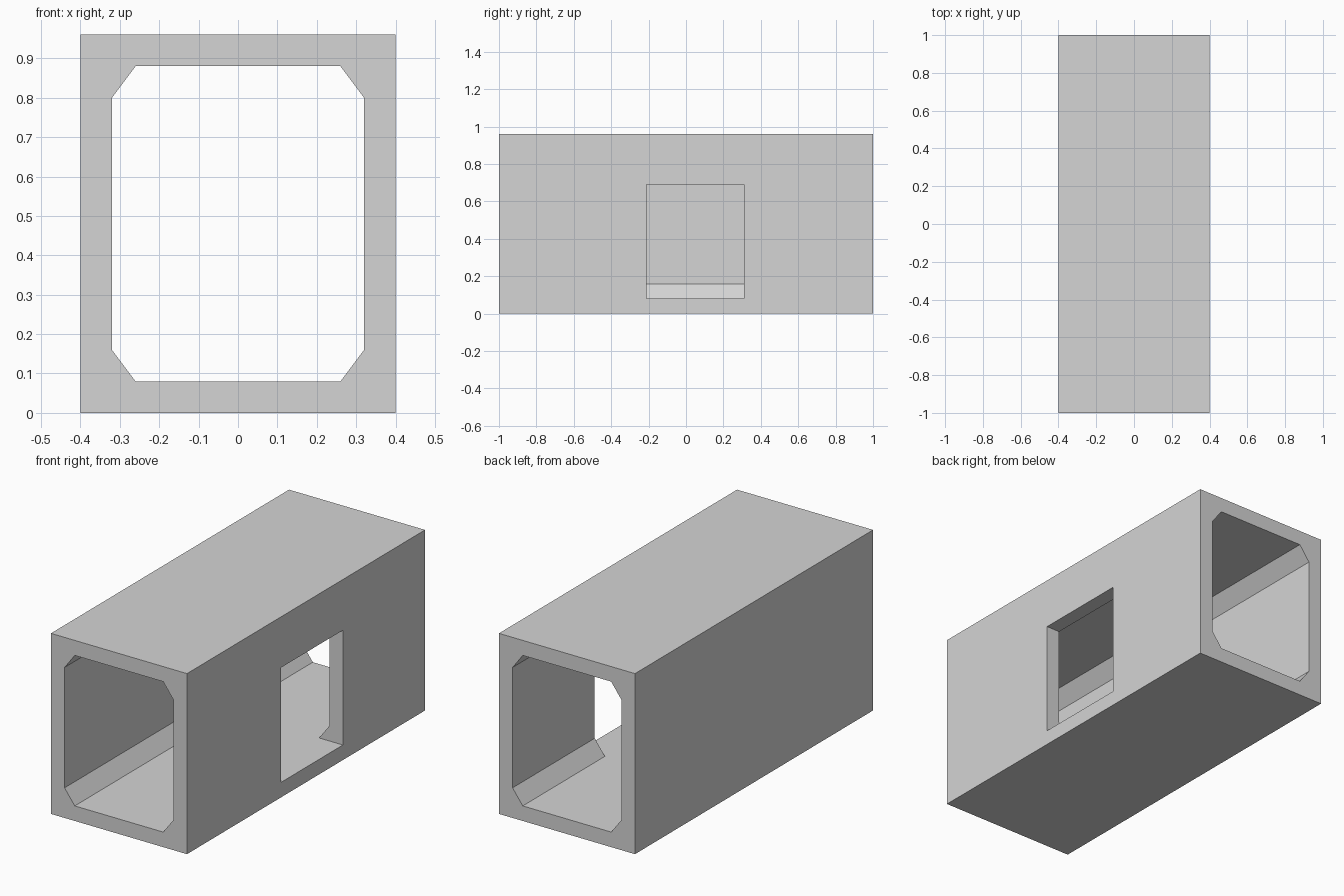
import bpy, bmesh

default = bpy.data.objects.get("Cube")
if default:
    bpy.data.objects.remove(default, do_unlink=True)

# One concrete colour
concrete = bpy.data.materials.new("concrete_grey")
concrete.use_nodes = True
grey = (0.66, 0.66, 0.66, 1)
concrete.diffuse_color = grey
concrete.node_tree.nodes["Principled BSDF"].inputs["Base Color"].default_value = grey

W, L, H = 0.4, 1.0, 0.96           # half width, half length, height
WALL, CH_X, CH_Z = 0.08, 0.06, 0.08  # wall thickness and corner chamfers
DOOR_Y, DOOR_TOP = (-0.21, 0.31), 0.69


def prism(name, profile, y0, y1):
    """Extrude an x-z profile from y0 to y1."""
    bm = bmesh.new()
    face = bm.faces.new([bm.verts.new((x, y0, z)) for x, z in profile])
    new = bmesh.ops.extrude_face_region(bm, geom=[face])["geom"]
    bmesh.ops.translate(bm, vec=(0, y1 - y0, 0),
                        verts=[v for v in new if isinstance(v, bmesh.types.BMVert)])
    bmesh.ops.recalc_face_normals(bm, faces=bm.faces)
    mesh = bpy.data.meshes.new(name)
    bm.to_mesh(mesh)
    bm.free()
    mesh.materials.append(concrete)
    obj = bpy.data.objects.new(name, mesh)
    bpy.context.collection.objects.link(obj)
    return obj


def rect(x0, x1, z0, z1):
    return [(x0, z0), (x1, z0), (x1, z1), (x0, z1)]


def cut(target, cutter):
    mod = target.modifiers.new(cutter.name, 'BOOLEAN')
    mod.operation = 'DIFFERENCE'
    mod.solver = 'EXACT'
    mod.object = cutter
    cutter.hide_render = True
    cutter.hide_viewport = True
    cutter.display_type = 'WIRE'


# Box culvert shell
shell = prism("culvert_shell", rect(-W, W, 0, H), -L, L)

# Chamfered bore plus side doorway, one cutter each
ix, z0, z1 = W - WALL, WALL, H - WALL
bore = [(-ix + CH_X, z0), (ix - CH_X, z0), (ix, z0 + CH_Z), (ix, z1 - CH_Z),
        (ix - CH_X, z1), (-ix + CH_X, z1), (-ix, z1 - CH_Z), (-ix, z0 + CH_Z)]
cut(shell, prism("bore_cutter", bore, -L - 0.1, L + 0.1))
cut(shell, prism("doorway_cutter", rect(0, W + 0.1, z0, DOOR_TOP), *DOOR_Y))

# Apply the cuts and drop the cutters
bpy.context.view_layer.update()
depsgraph = bpy.context.evaluated_depsgraph_get()
result = bpy.data.meshes.new_from_object(shell.evaluated_get(depsgraph))
shell.modifiers.clear()
shell.data = result
for name in ("bore_cutter", "doorway_cutter"):
    bpy.data.objects.remove(bpy.data.objects[name], do_unlink=True)
